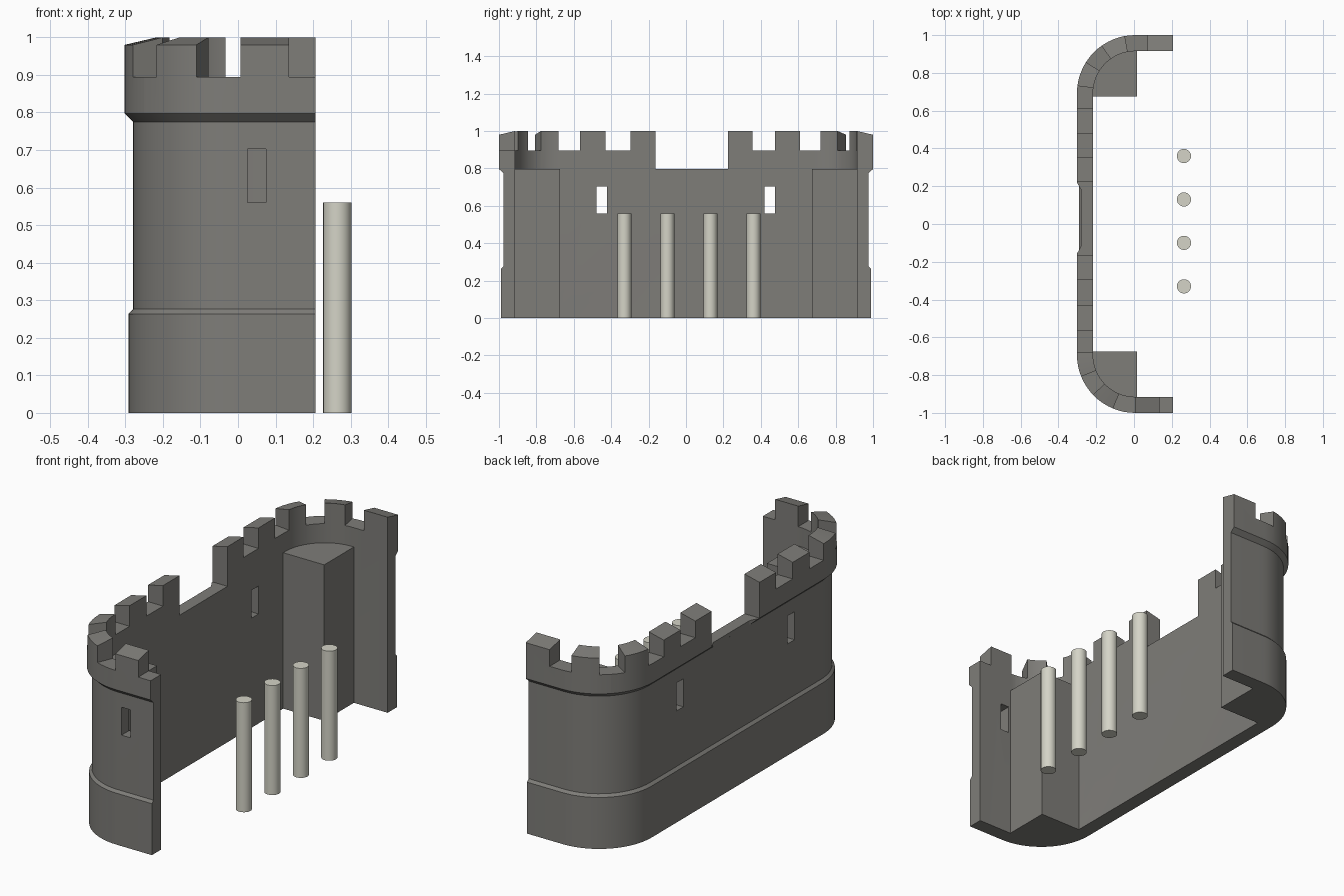
import bpy, bmesh, math

if "Cube" in bpy.data.objects:
    bpy.data.objects.remove(bpy.data.objects["Cube"])

def material(name, rgb):
    m = bpy.data.materials.new(name)
    m.diffuse_color = (*rgb, 1)
    m.use_nodes = True
    m.node_tree.nodes["Principled BSDF"].inputs["Base Color"].default_value = m.diffuse_color
    return m

STONE = material("grey stone", (0.21, 0.205, 0.19))
PALE = material("pale stone", (0.66, 0.655, 0.57))

# Plan of the wall: end leg, rounded corner, long straight back
R_IN, THICK, LEG = 0.223, 0.085, 0.2
CX, CY = 0.006, 0.692
ARC = (R_IN + THICK) * math.pi / 2

def plan(s, d, side):
    """Point at distance s from the leg end, d outward from the inner face."""
    r = R_IN + d
    if s <= LEG:
        return (CX + LEG - s, side * (CY + r))
    if s < LEG + ARC:
        a = (s - LEG) / (R_IN + THICK)
        return (CX - r * math.sin(a), side * (CY + r * math.cos(a)))
    return (CX - r, side * (CY - (s - LEG - ARC)))

def stations(s0, s1, n=16):
    mids = [LEG + ARC * i / n for i in range(n + 1)]
    return [s0] + [s for s in mids if s0 + 1e-4 < s < s1 - 1e-4] + [s1]

def make(name, bm, mat=STONE):
    bmesh.ops.recalc_face_normals(bm, faces=bm.faces)
    me = bpy.data.meshes.new(name)
    bm.to_mesh(me)
    bm.free()
    me.materials.append(mat)
    ob = bpy.data.objects.new(name, me)
    bpy.context.collection.objects.link(ob)
    return ob

def sweep(name, profile, path):
    """Sweep a (d, z) profile along a list of (s, side)."""
    bm = bmesh.new()
    rings = [[bm.verts.new((*plan(s, d, side), z)) for d, z in profile] for s, side in path]
    n = len(profile)
    for a, b in zip(rings, rings[1:]):
        for i in range(n):
            j = (i + 1) % n
            bm.faces.new((a[i], a[j], b[j], b[i]))
    bm.faces.new(rings[0])
    bm.faces.new(rings[-1][::-1])
    return make(name, bm)

def prism(name, pts, z0, z1):
    bm = bmesh.new()
    lo = [bm.verts.new((x, y, z0)) for x, y in pts]
    hi = [bm.verts.new((x, y, z1)) for x, y in pts]
    bm.faces.new(lo)
    bm.faces.new(hi)
    for i in range(len(pts)):
        j = (i + 1) % len(pts)
        bm.faces.new((lo[i], lo[j], hi[j], hi[i]))
    return make(name, bm)

def box(name, x0, x1, y0, y1, z0, z1):
    return prism(name, [(x0, y0), (x1, y0), (x1, y1), (x0, y1)], z0, z1)

# Castle wall with plinth, flared parapet and sloping top
profile = [(0, 0), (0.075, 0), (0.075, 0.263), (0.062, 0.276), (0.062, 0.775),
           (THICK, 0.797), (THICK, 0.98), (0, 1.0)]
half = stations(0, LEG + ARC)
path = [(s, 1) for s in half] + [(s, -1) for s in reversed(half)]
wall = sweep("castle_wall", profile, path)

# Gaps between the merlons
cutters = []
gap_profile = [(-0.06, 0.895), (0.13, 0.895), (0.13, 1.1), (-0.06, 1.1)]
gaps = {1: [(0.135, 0.255), (0.39, 0.51), (0.645, 0.765), (0.90, 1.02)],
        -1: [(-0.1, 0.07), (0.2, 0.32), (0.45, 0.565), (0.695, 0.81), (0.945, 1.08)]}
for side, spans in gaps.items():
    for s0, s1 in spans:
        cutters.append(sweep("gap_cutter", gap_profile, [(s, side) for s in stations(s0, s1)]))

# Low middle opening, and removal of the flare below it
cutters.append(box("middle_cutter", -0.4, -0.1, -0.163, 0.225, 0.797, 1.1))
cutters.append(prism("flare_cutter", [(-0.2795, -0.115), (-0.2795, 0.18),
                                      (-0.305, 0.225), (-0.305, -0.163)], 0.76, 0.85))

# Window slits: two in the back wall, one in the front leg
for y in (-0.45, 0.448):
    cutters.append(box("window_cutter", -0.4, -0.1, y - 0.028, y + 0.028, 0.56, 0.703))
cutters.append(box("window_cutter", 0.025, 0.075, -1.1, -0.8, 0.56, 0.703))

for c in cutters:
    c.hide_render = True
    mod = wall.modifiers.new("cut", 'BOOLEAN')
    mod.operation, mod.solver, mod.object = 'DIFFERENCE', 'EXACT', c
bpy.context.view_layer.update()
cut_mesh = bpy.data.meshes.new_from_object(wall.evaluated_get(bpy.context.evaluated_depsgraph_get()))
wall.modifiers.clear()
wall.data = cut_mesh
for c in cutters:
    bpy.data.objects.remove(c)

# Square corner platforms filling the rounded corners
for side, name in ((1, "back_corner_platform"), (-1, "front_corner_platform")):
    arc = [plan(s, 0.01, side) for s in stations(LEG, LEG + ARC)]
    pts = [(0.015, side * 0.675), (0.015, arc[0][1])] + arc + [(arc[-1][0], side * 0.675)]
    prism(name, pts, 0, 0.797)

# Row of four free-standing columns
for i in range(4):
    bm = bmesh.new()
    bmesh.ops.create_cone(bm, cap_ends=True, segments=32, radius1=0.0375, radius2=0.0375, depth=0.56)
    bmesh.ops.translate(bm, verts=bm.verts, vec=(0.2645, -0.33 + 0.23 * i, 0.28))
    make(f"column_{i + 1}", bm, PALE)

# Smooth the rounded surfaces, keep edges sharp
for ob in bpy.context.scene.objects:
    ob.select_set(True)
    bpy.context.view_layer.objects.active = ob
bpy.ops.object.shade_smooth_by_angle(angle=math.radians(25))
